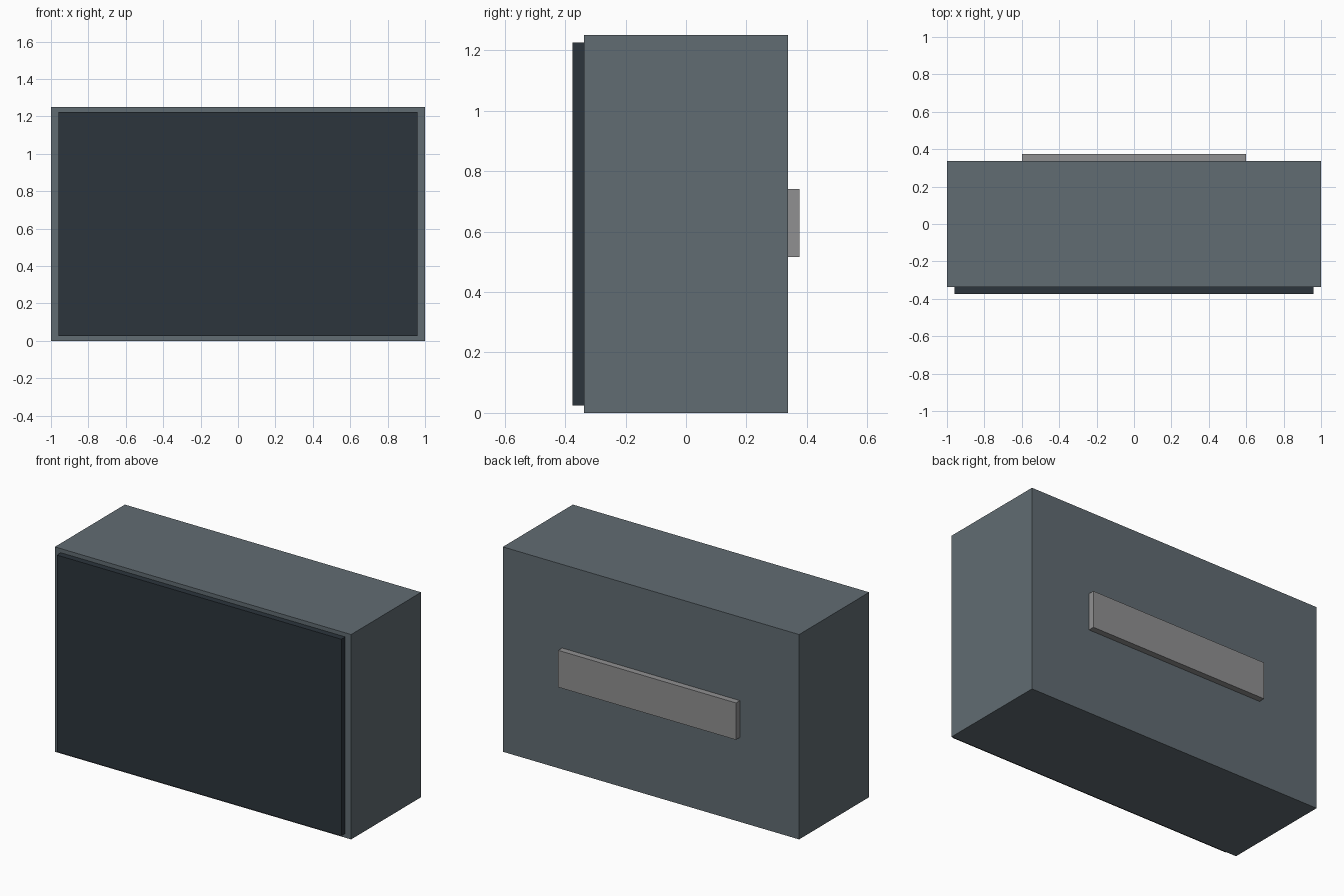
import bpy

if "Cube" in bpy.data.objects:
    bpy.data.objects.remove(bpy.data.objects["Cube"])


def material(name, color):
    m = bpy.data.materials.new(name)
    m.diffuse_color = (*color, 1)
    m.use_nodes = True
    m.node_tree.nodes["Principled BSDF"].inputs["Base Color"].default_value = m.diffuse_color
    return m


def box(name, lo, hi, mat):
    centre = [(a + b) / 2 for a, b in zip(lo, hi)]
    bpy.ops.mesh.primitive_cube_add(size=1, location=centre)
    ob = bpy.context.object
    ob.name = name
    ob.scale = [b - a for a, b in zip(lo, hi)]
    bpy.ops.object.transform_apply(location=False, rotation=False, scale=True)
    ob.data.materials.append(mat)
    return ob


# Main housing
box("housing", (-1, -0.3375, 0), (1, 0.3375, 1.25),
    material("slate", (0.12, 0.15, 0.17)))

# Dark front panel
box("front_panel", (-0.96, -0.375, 0.025), (0.96, -0.3375, 1.225),
    material("dark_slate", (0.025, 0.035, 0.045)))

# Mounting rail on the back
box("back_rail", (-0.6, 0.3375, 0.515), (0.6, 0.375, 0.74),
    material("light_grey", (0.28, 0.28, 0.285)))
